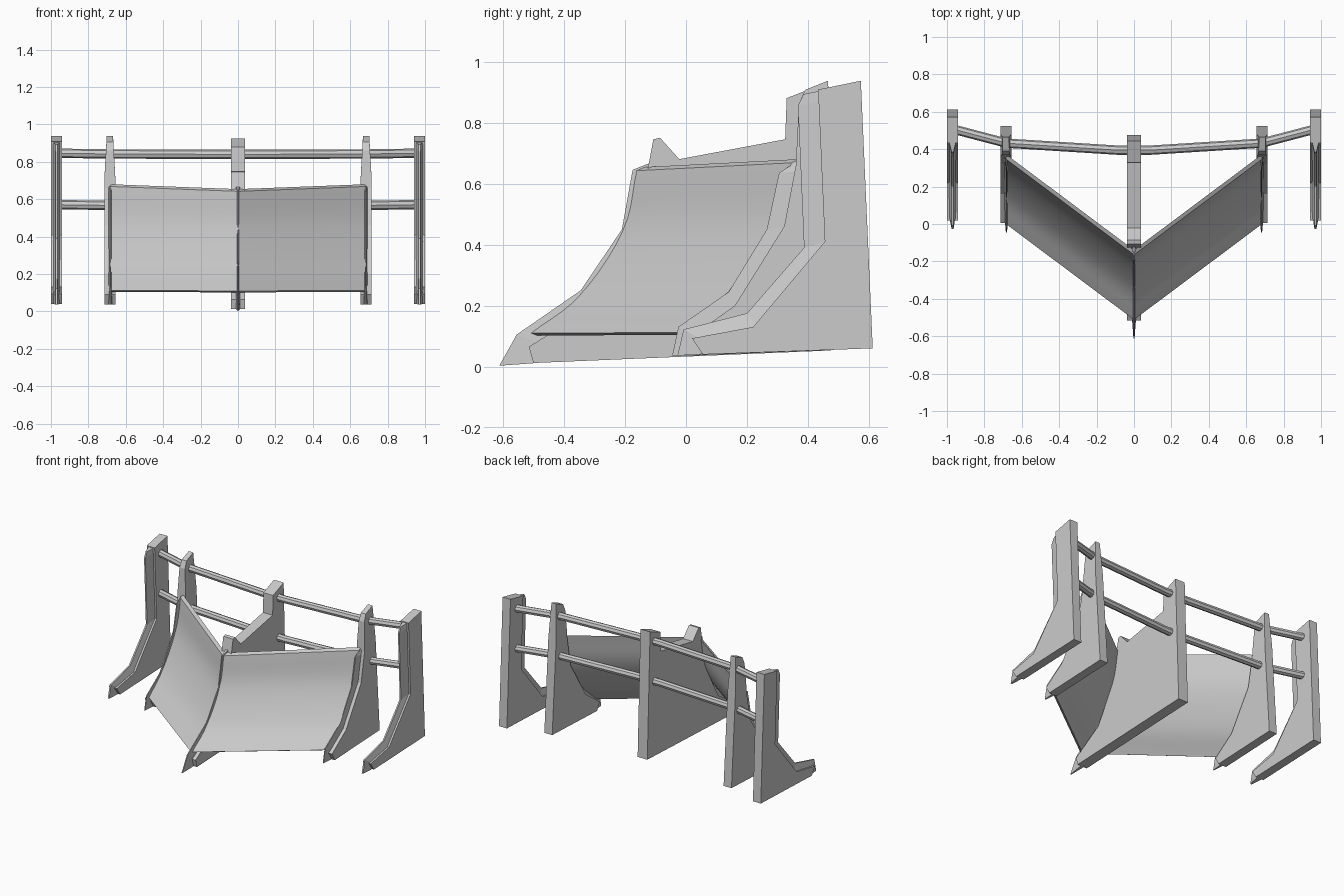
import bpy, bmesh
from mathutils import Vector

if "Cube" in bpy.data.objects:
    bpy.data.objects.remove(bpy.data.objects["Cube"])


def finish(name, bm, mirror=False, smooth=False):
    bmesh.ops.recalc_face_normals(bm, faces=bm.faces)
    me = bpy.data.meshes.new(name)
    bm.to_mesh(me)
    bm.free()
    ob = bpy.data.objects.new(name, me)
    bpy.context.collection.objects.link(ob)
    if mirror:
        ob.modifiers.new("Mirror", 'MIRROR').use_mirror_merge = False
    if smooth:
        bpy.context.view_layer.objects.active = ob
        ob.select_set(True)
        bpy.ops.object.shade_smooth_by_angle(angle=0.6)
        ob.select_set(False)
    return ob


def plate(name, outline, x, half, mirror, taper=None):
    """Side outline (y, z) extruded in x, optionally narrowed above a height."""
    bm = bmesh.new()
    a = [bm.verts.new((x - half, y, z)) for y, z in outline]
    b = [bm.verts.new((x + half, y, z)) for y, z in outline]
    n = len(a)
    bm.faces.new(a)
    bm.faces.new(b[::-1])
    for i in range(n):
        j = (i + 1) % n
        bm.faces.new((a[i], a[j], b[j], b[i]))
    if taper:
        z0, ztop, w = taper
        bmesh.ops.bisect_plane(bm, geom=bm.verts[:] + bm.edges[:] + bm.faces[:],
                               plane_co=(0, 0, z0), plane_no=(0, 0, 1))
        for v in bm.verts:
            if v.co.z > z0 + 1e-4:
                t = min(1, (v.co.z - z0) / (ztop - z0))
                v.co.x = x + (v.co.x - x) * (1 + (w / half - 1) * t)
        bmesh.ops.triangulate(bm, faces=bm.faces[:])
    return finish(name, bm, mirror)


def cutting_edge(name, front, back, x, wf, wb, mirror):
    """Wedge strip, thin along the front outline and wider at the back."""
    bm = bmesh.new()
    rings = [[bm.verts.new((x + dx, y, z)) for dx, (y, z) in
              ((-wf, f), (wf, f), (wb, b), (-wb, b))] for f, b in zip(front, back)]
    for r, s in zip(rings, rings[1:]):
        for i in range(4):
            j = (i + 1) % 4
            bm.faces.new((r[i], r[j], s[j], s[i]))
    bm.faces.new(rings[0])
    bm.faces.new(rings[-1])
    return finish(name, bm, mirror)


def catmull(pts, steps=5):
    p = [Vector(q) for q in pts]
    p = [2 * p[0] - p[1]] + p + [2 * p[-1] - p[-2]]
    out = []
    for i in range(1, len(p) - 2):
        a, b, c, d = p[i - 1:i + 3]
        for k in range(steps):
            t = k / steps
            out.append(0.5 * (2 * b + (c - a) * t + (2 * a - 5 * b + 4 * c - d) * t * t
                              + (3 * b - a - 3 * c + d) * t ** 3))
    return out + [p[-2]]


# Centre frame with notched top
c_back = [(-0.50, 0.012), (-0.515, 0.065), (-0.30, 0.20), (-0.165, 0.44), (-0.125, 0.65)]
plate("centre_frame", c_back + [(-0.107, 0.745), (-0.085, 0.75), (-0.022, 0.68),
      (0.325, 0.745), (0.33, 0.88), (0.445, 0.925), (0.475, 0.053)], 0, 0.037, False)
c_front = [(-0.612, 0.003), (-0.555, 0.105), (-0.345, 0.25), (-0.21, 0.45), (-0.175, 0.645)]
c_edge_back = [(-0.49, 0.012), (-0.49, 0.08), (-0.28, 0.20), (-0.15, 0.44), (-0.10, 0.675)]
cutting_edge("centre_cutting_edge", c_front, c_edge_back, 0, 0.003, 0.012, False)

# Middle frames, narrowed towards the top
m_back = [(0.035, 0.037), (0.005, 0.09), (0.16, 0.20), (0.322, 0.46), (0.36, 0.66)]
plate("middle_frame", m_back + [(0.37, 0.86), (0.39, 0.907), (0.465, 0.937),
      (0.525, 0.057)], 0.685, 0.03, True, (0.70, 0.93, 0.017))
m_front = [(-0.045, 0.037), (-0.025, 0.13), (0.14, 0.245), (0.265, 0.45), (0.305, 0.635),
           (0.368, 0.675)]
m_edge_back = [(0.045, 0.037), (0.04, 0.09), (0.18, 0.20), (0.335, 0.46), (0.365, 0.64),
               (0.38, 0.675)]
cutting_edge("middle_cutting_edge", m_front, m_edge_back, 0.682, 0.003, 0.011, True)

# Outer frames
o_back = [(0.055, 0.04), (0.02, 0.093), (0.22, 0.13), (0.455, 0.41), (0.433, 0.908)]
plate("outer_frame", o_back + [(0.573, 0.937), (0.612, 0.06)], 0.97, 0.03, True)
o_front = [(-0.028, 0.036), (-0.008, 0.122), (0.20, 0.175), (0.387, 0.39), (0.367, 0.855),
           (0.385, 0.893)]
o_edge_back = [(0.07, 0.042), (0.05, 0.088), (0.235, 0.13), (0.465, 0.41), (0.445, 0.87),
               (0.445, 0.905)]
cutting_edge("outer_cutting_edge", o_front, o_edge_back, 0.97, 0.005, 0.02, True)

# Curved mouldboards sweeping back from the centre
inner = catmull([(-0.512, 0.110), (-0.35, 0.235), (-0.21, 0.445), (-0.165, 0.642)])
outer = catmull([(-0.002, 0.112), (0.152, 0.25), (0.29, 0.462), (0.345, 0.668)])
bm = bmesh.new()
rings = []
for i, (a, b) in enumerate(zip(inner, outer)):
    k = i / (len(inner) - 1)
    d = Vector((0.018 + 0.008 * k, -0.008 + 0.02 * k))
    rings.append([bm.verts.new((x, q.x, q.y)) for x, q in
                  ((0, a), (0.682, b), (0.682, b + d), (0, a + d))])
for r, s in zip(rings, rings[1:]):
    for i in range(4):
        j = (i + 1) % 4
        bm.faces.new((r[i], r[j], s[j], s[i]))
bm.faces.new(rings[0])
bm.faces.new(rings[-1])
finish("mouldboard", bm, True, True)

# Cross bars running through all frames
for name, z in (("upper_cross_bar", 0.84), ("lower_cross_bar", 0.565)):
    cu = bpy.data.curves.new(name, 'CURVE')
    cu.dimensions = '3D'
    cu.bevel_depth = 0.025
    cu.bevel_resolution = 2
    cu.use_fill_caps = True
    half = [(0.09, 0.395, 0), (0.68, 0.432, 0.002), (0.97, 0.508, 0.006)]
    pts = [(-x, y, h) for x, y, h in reversed(half)] + half
    sp = cu.splines.new('POLY')
    sp.use_smooth = False
    sp.points.add(len(pts) - 1)
    for p, (x, y, h) in zip(sp.points, pts):
        p.co = (x, y, z + h, 1)
    bpy.context.collection.objects.link(bpy.data.objects.new(name, cu))
